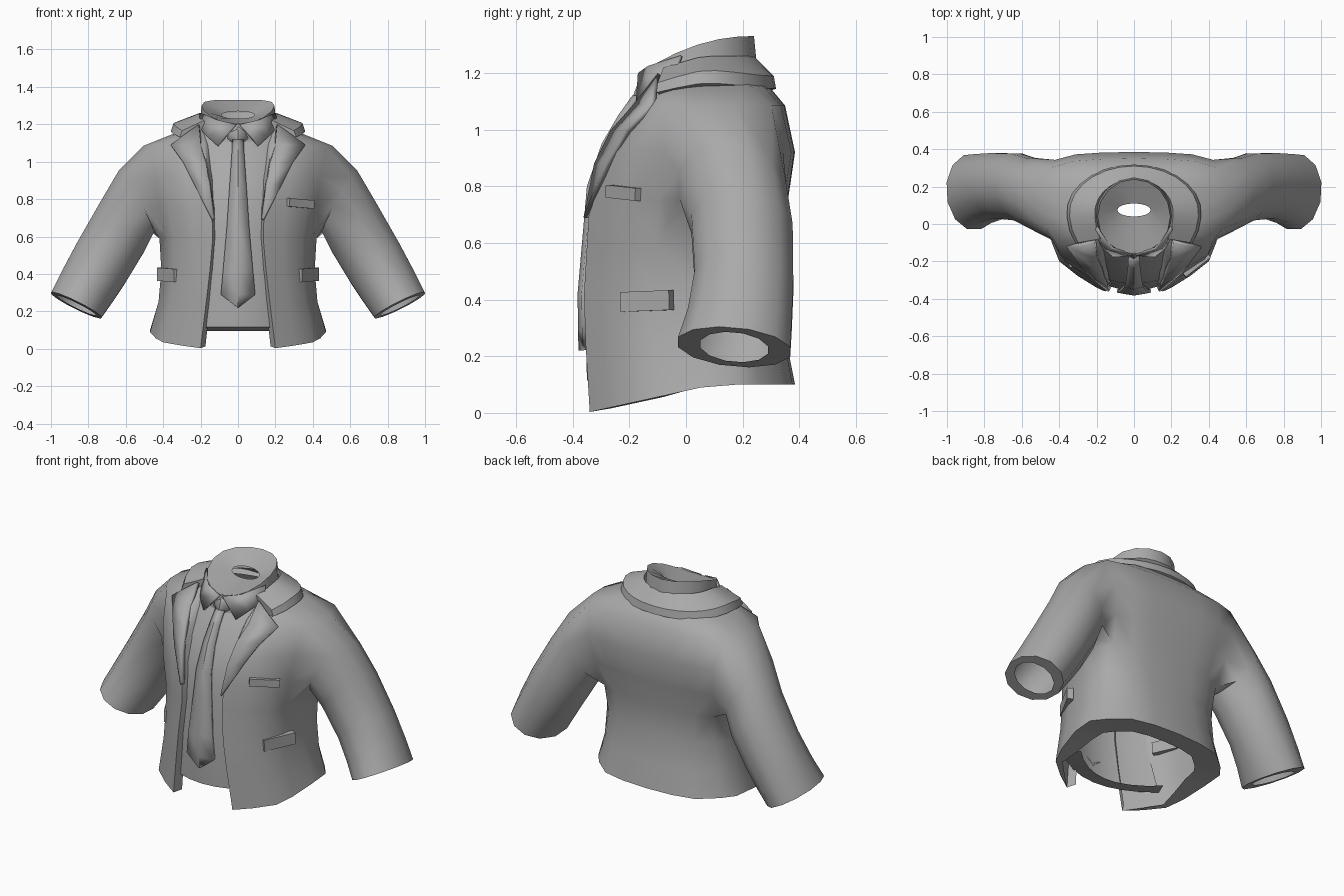
import bpy
import bmesh
from math import sin, cos, pi, radians
from mathutils import Vector, Matrix

cube = bpy.data.objects.get("Cube")
if cube:
    bpy.data.objects.remove(cube)

grey = bpy.data.materials.new("plain grey cloth")
grey.use_nodes = True
grey.diffuse_color = (0.4, 0.4, 0.4, 1)
grey.node_tree.nodes["Principled BSDF"].inputs["Base Color"].default_value = grey.diffuse_color


def make(name, verts, faces, mirror=False, thick=0, centre=(0, 0.05, 0.6), angle=42):
    """Turn points and faces into a smooth object, optionally mirrored and thickened."""
    mesh = bpy.data.meshes.new(name)
    mesh.from_pydata([tuple(v) for v in verts], [], faces)
    bm = bmesh.new()
    bm.from_mesh(mesh)
    bmesh.ops.recalc_face_normals(bm, faces=bm.faces)
    mid = Vector(centre)
    if sum(f.normal.dot(f.calc_center_median() - mid) * f.calc_area() for f in bm.faces) < 0:
        bmesh.ops.reverse_faces(bm, faces=bm.faces)
    bm.to_mesh(mesh)
    bm.free()
    mesh.materials.append(grey)
    obj = bpy.data.objects.new(name, mesh)
    bpy.context.collection.objects.link(obj)
    bpy.ops.object.select_all(action='DESELECT')
    obj.select_set(True)
    bpy.context.view_layer.objects.active = obj
    bpy.ops.object.shade_smooth_by_angle(angle=radians(angle))
    if thick:
        solid = obj.modifiers.new("thickness", 'SOLIDIFY')
        solid.thickness = thick
        solid.offset = -1
    if mirror:
        obj.modifiers.new("mirror", 'MIRROR').use_clip = True
    return obj


def strip(a, b, closed=False):
    """Quads joining two equally long rows of vertex numbers."""
    n = len(a)
    return [(a[i], a[(i + 1) % n], b[(i + 1) % n], b[i]) for i in range(n if closed else n - 1)]


def loft(rows, closed=False):
    verts, faces, previous = [], [], None
    for row in rows:
        ids = list(range(len(verts), len(verts) + len(row)))
        verts += row
        if previous:
            faces += strip(previous, ids, closed)
        previous = ids
    return verts, faces


# Jacket body, left half: height, half width, back y, front y, opening x, back roundness
LEVELS = [
    (0.10, 0.47, 0.385, -0.34, 0.20, 2.2), (0.25, 0.425, 0.355, -0.355, 0.17, 1.9),
    (0.42, 0.41, 0.32, -0.36, 0.15, 1.4), (0.59, 0.42, 0.33, -0.35, 0.135, 1.1),
    (0.75, 0.45, 0.36, -0.34, 0.14, 0.8), (0.92, 0.48, 0.385, -0.29, 0.155, 0.7),
    (1.085, 0.505, 0.35, -0.185, 0.18, 0.8), (1.145, 0.355, 0.3, -0.11, 0.19, 1),
    (1.195, 0.2, 0.235, -0.05, 0.19, 1)]
BACK = [(0, 0), (0.35, 0.004), (0.65, 0.018), (0.88, 0.06)]
FRONT = [(1, 0.11), (0.89, 0.45), (0.74, 0.68), (0.37, 0.86), (0, 1)]
SIDE_Y = 0.1


def section(z, w, yb, yf, xe, roundness):
    pts = [(f * w, yb - d * roundness, z) for f, d in BACK] + [(w, 0.18, z)]
    pts += [(xe + f * (w - xe), SIDE_Y + t * (yf - SIDE_Y), z) for f, t in FRONT]
    return pts + [(xe * 0.87, yf + 0.045, z)]


rows = [section(*level) for level in LEVELS]
rows[0] = [(x, y, z - 0.22 * max(0, SIDE_Y - y)) for x, y, z in rows[0]]
# Hem rim, wide at the back and thin at the front
SHRINK = [0.7] * 5 + [0.72, 0.8, 0.91, 0.94, 1, 1]
rows.insert(0, [(x * s, y * s, z) for s, (x, y, z) in zip(SHRINK, rows[0])])
verts, faces = loft(rows)
COLS = len(rows[0])
low, high, first, last = 4, 7, 3, 6     # armhole rows and columns


def vid(r, c):
    return r * COLS + c


def in_armhole(face):
    return all(low <= v // COLS <= high and first <= v % COLS <= last for v in face)


faces = [f for f in faces if not in_armhole(f)]
hole = [vid(r, first) for r in range(high, low, -1)]
hole += [vid(low, c) for c in range(first, last)]
hole += [vid(r, last) for r in range(low, high)]
hole += [vid(high, c) for c in range(last, first, -1)]

# Sleeve rings: outer x z, inner x z, middle y, depth
SLEEVE = [
    (0.64, 0.95, 0.45, 0.62, 0.165, 0.195), (0.74, 0.78, 0.50, 0.52, 0.198, 0.185),
    (0.86, 0.57, 0.60, 0.355, 0.205, 0.18), (0.945, 0.41, 0.67, 0.25, 0.19, 0.19),
    (1.0, 0.30, 0.73, 0.165, 0.17, 0.205)]


def sleeve_ring(ox, oz, ix, iz, y, depth, across=1.03, deep=1.0):
    mid = Vector(((ox + ix) / 2, y, (oz + iz) / 2))
    u = Vector(((ox - ix) / 2, 0, (oz - iz) / 2)) * across
    v = Vector((0.01, depth, -0.018)) * deep
    angles = [pi / 4 + i * pi / 6 for i in range(12)]
    return [mid + u * cos(a) + v * sin(a) for a in angles]


rings = [sleeve_ring(*s) for s in SLEEVE]
rings.append(sleeve_ring(*SLEEVE[-1], across=0.78, deep=0.6))   # cuff rim
previous = hole
for ring in rings:
    ids = list(range(len(verts), len(verts) + len(ring)))
    verts += ring
    faces += strip(previous, ids, True)
    previous = ids
make("jacket_with_sleeves", verts, faces, mirror=True, angle=62)

# Shirt front with a rim folded in at the bottom: height, middle y, half width
SHIRT = [(0.115, -0.35, 0.35), (0.4, -0.355, 0.3), (0.65, -0.335, 0.28), (0.8, -0.32, 0.28),
         (0.95, -0.265, 0.26), (1.07, -0.19, 0.25), (1.15, -0.13, 0.22)]
rows = [[(w * i / 4, y + 1.2 * (w * i / 4) ** 2, z) for i in range(-4, 5)] for z, y, w in SHIRT]
rows.insert(0, [(x * 0.85, y + 0.1, z - 0.02) for x, y, z in rows[0]])
make("shirt_front", *loft(rows))

# Shirt collar band, with a shallow funnel down to the neck hole
turn = [2 * pi * i / 16 for i in range(16)]


def neck_ring(scale, drop):
    ring = []
    for t in turn:
        y = 0.04 - 0.2 * cos(t) * scale
        height = 1.3 - 0.065 * cos(t) - 0.035 * cos(t) ** 2
        ring.append((0.195 * sin(t) * scale, y, height - drop))
    return ring


neck_hole = [(0.09 * sin(t), 0.075 - 0.035 * cos(t), 1.25 - 0.02 * cos(t)) for t in turn]
make("shirt_collar_band", *loft([neck_ring(1.06, 0.12), neck_ring(1.0, 0), neck_hole], True),
     centre=(0, 0.05, 1.2))

# Folded shirt collar points
wing = [(0.012, -0.17, 1.2), (0.11, -0.178, 1.085), (0.165, -0.135, 1.135),
        (0.212, -0.05, 1.18), (0.203, -0.02, 1.262), (0.115, -0.135, 1.225)]
make("shirt_collar_point", wing, [(0, 1, 2, 5), (2, 3, 4, 5)], mirror=True, thick=0.012)

# Jacket collar around the back of the neck
arc = [radians(120) * i / 9 for i in range(10)]


def collar_row(rx, back, front, z, drop, lift):
    row = []
    for t in arc:
        reach = back if cos(t) > 0 else front
        height = z - drop * max(0, -cos(t)) * 2 + lift * sin(t) ** 4
        row.append((rx * sin(t), 0.06 + reach * cos(t), height))
    return row


rows = [collar_row(0.19, 0.17, 0.26, 1.2, 0.02, 0),
        collar_row(0.21, 0.18, 0.28, 1.26, 0.04, 0),
        collar_row(0.345, 0.25, 0.32, 1.19, 0.035, 0.02),
        collar_row(0.36, 0.258, 0.33, 1.145, 0.025, 0.02),
        collar_row(0.31, 0.22, 0.3, 1.13, 0.02, 0.02)]
verts, faces = loft(rows)
end = len(arc) - 1
faces.append(tuple(r * len(arc) + end for r in range(len(rows))))
make("jacket_collar", verts, faces, mirror=True, centre=(0, 0.06, 1.15), angle=30)

# Notched lapels: inner edge and outer edge points
inner = [(0.133, -0.36, 0.70), (0.155, -0.325, 0.88), (0.175, -0.265, 1.0),
         (0.2, -0.185, 1.09), (0.21, -0.1, 1.2)]
outer = [(0.14, -0.362, 0.69), (0.235, -0.285, 0.88), (0.295, -0.215, 1.0),
         (0.36, -0.125, 1.09), (0.295, -0.12, 1.14)]
make("lapel", *loft([inner, outer]), mirror=True, thick=0.022)

# Necktie blade with a ridge down the middle, and its knot
TIE = [(1.12, 0.03, -0.19), (1.05, 0.033, -0.24), (0.95, 0.04, -0.298), (0.8, 0.05, -0.35),
       (0.65, 0.06, -0.363), (0.42, 0.08, -0.383), (0.29, 0.092, -0.381), (0.22, 0.002, -0.38)]
KNOT = [(1.205, 0.04, -0.155), (1.16, 0.075, -0.172), (1.125, 0.06, -0.185), (1.1, 0.03, -0.192)]
for name, profile, bend in (("necktie", TIE, 0.014), ("necktie_knot", KNOT, 0.03)):
    rows = [[(-w, y + bend, z), (0, y, z), (w, y + bend, z)] for z, w, y in profile]
    make(name, *loft(rows), thick=0.02, angle=25)


# Pocket flaps
def flap(name, place, size, swing, tilt, mirror):
    box = bmesh.new()
    bmesh.ops.create_cube(box, size=1)
    turned = Matrix.Rotation(radians(swing), 4, 'Z') @ Matrix.Rotation(radians(tilt), 4, 'Y')
    box.transform(Matrix.Translation(place) @ turned @ Matrix.Diagonal((*size, 1)))
    pts = [v.co.copy() for v in box.verts]
    quads = [[v.index for v in f.verts] for f in box.faces]
    box.free()
    make(name, pts, quads, mirror=mirror, centre=place)


flap("hip_pocket_flap", (0.372, -0.138, 0.395), (0.195, 0.035, 0.07), 62, -2, True)
flap("breast_pocket", (0.335, -0.222, 0.777), (0.17, 0.025, 0.045), 38, 4, False)
